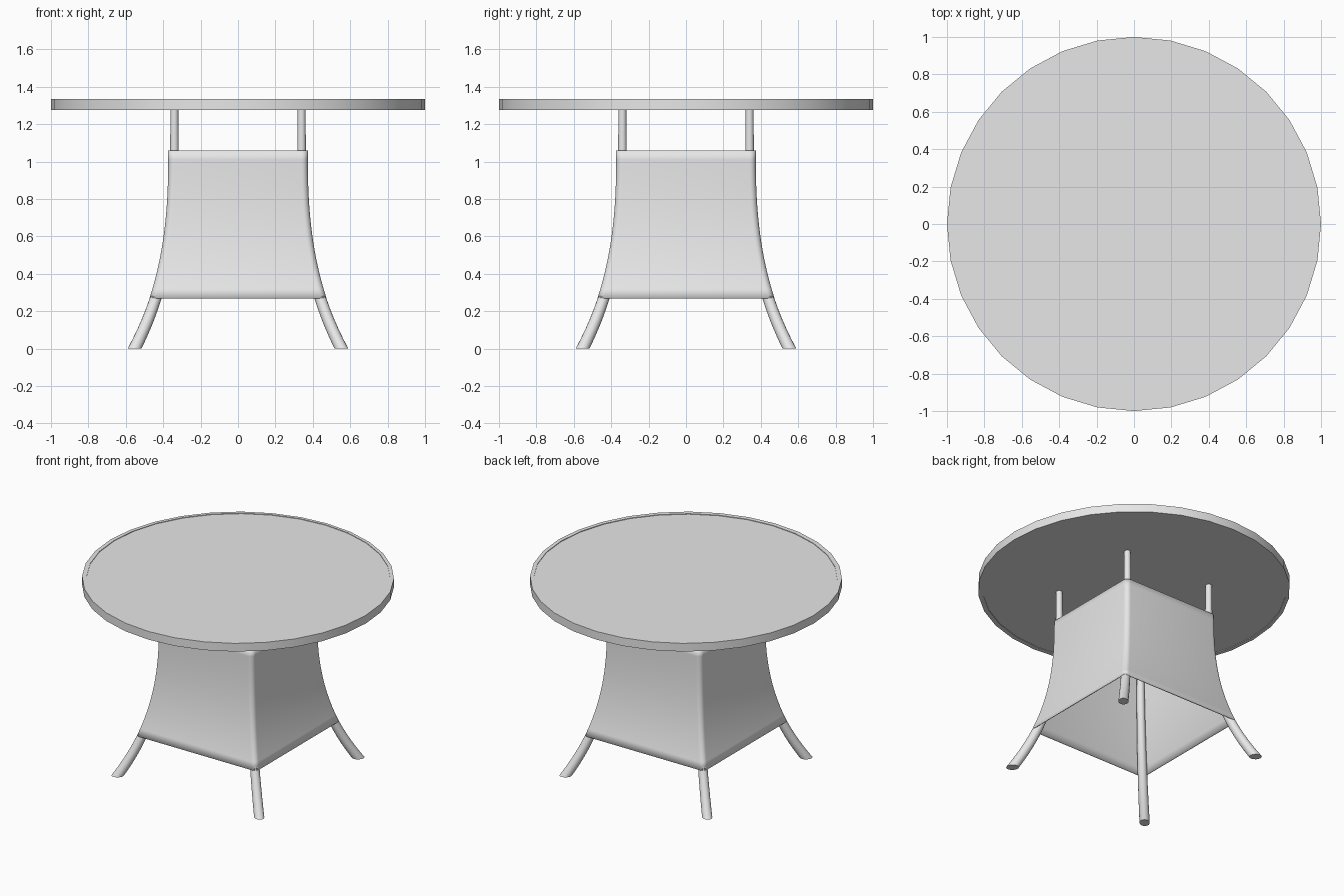
import bpy, bmesh, math
from math import sin, cos, pi

cube = bpy.data.objects.get("Cube")
if cube:
    bpy.data.objects.remove(cube, do_unlink=True)

grey = bpy.data.materials.new("plain_grey")
grey.use_nodes = True
colour = (0.8, 0.8, 0.8, 1)
grey.diffuse_color = colour
grey.node_tree.nodes["Principled BSDF"].inputs["Base Color"].default_value = colour

TABLE_BOTTOM, TABLE_TOP = 1.277, 1.335
SKIRT_BOTTOM, SKIRT_TOP = 0.27, 1.06
SIDES = 32


def loft(name, rings, caps=False, closed=False):
    """Skin a list of equal-sized point rings, optionally capped or looped."""
    bm = bmesh.new()
    loops = [[bm.verts.new(p) for p in ring] for ring in rings]
    pairs = list(zip(loops, loops[1:]))
    if closed:
        pairs.append((loops[-1], loops[0]))
    for a, b in pairs:
        for i in range(len(a)):
            j = (i + 1) % len(a)
            bm.faces.new((a[i], a[j], b[j], b[i]))
    if caps:
        bm.faces.new(loops[0])
        bm.faces.new(loops[-1])
    bmesh.ops.recalc_face_normals(bm, faces=bm.faces)
    mesh = bpy.data.meshes.new(name)
    bm.to_mesh(mesh)
    bm.free()
    mesh.materials.append(grey)
    obj = bpy.data.objects.new(name, mesh)
    bpy.context.collection.objects.link(obj)
    bpy.ops.object.select_all(action='DESELECT')
    obj.select_set(True)
    bpy.context.view_layer.objects.active = obj
    bpy.ops.object.shade_smooth_by_angle(angle=math.radians(35))
    return obj


def circle(radius, z, y=0):
    return [(radius * cos(2 * pi * i / SIDES), y + radius * sin(2 * pi * i / SIDES), z)
            for i in range(SIDES)]


def spread(z):
    """Distance of a leg's centre from each axis, flaring towards the floor."""
    return 0.34 + 0.213 * max(0, 1 - z / SKIRT_TOP) ** 2.57


# Table top: raised rim around a slightly sunken panel
loft("table_rim", [circle(1, TABLE_BOTTOM), circle(1, TABLE_TOP),
                   circle(0.973, TABLE_TOP, 0.005), circle(0.973, TABLE_BOTTOM, 0.005)],
     closed=True)
loft("table_panel", [circle(0.974, TABLE_BOTTOM + 0.004, 0.005),
                     circle(0.974, TABLE_TOP - 0.004, 0.005)], caps=True)


# Curved, tapering legs on the diagonals, cut flat at the floor
def leg_ring(z, sx, sy):
    radius = 0.033 - 0.012 * z / TABLE_BOTTOM
    slope = (spread(z + 0.01) - spread(z)) / 0.01 * math.sqrt(2)
    stretch = math.sqrt(1 + slope * slope)
    ring = []
    for i in range(16):
        a = 2 * pi * i / 16
        u, v = radius * stretch * cos(a), radius * sin(a)
        x = spread(z) + (u - v) / math.sqrt(2)
        y = spread(z) + (u + v) / math.sqrt(2)
        ring.append((sx * x, sy * y, z))
    return ring


for side, sx in (("left", 1), ("right", -1)):
    for end, sy in (("front", -1), ("back", 1)):
        heights = [(TABLE_BOTTOM + 0.006) * i / 24 for i in range(25)]
        loft(f"{end}_{side}_leg", [leg_ring(z, sx, sy) for z in heights], caps=True)


# Open flared skirt wrapped around the legs
def skirt_ring(z):
    ring = []
    for k in range(4):
        base = pi / 4 + k * pi / 2
        cx = math.copysign(spread(z), cos(base))
        cy = math.copysign(spread(z), sin(base))
        for i in range(7):
            a = k * pi / 2 + pi / 2 * i / 6
            ring.append((cx + 0.033 * cos(a), cy + 0.033 * sin(a), z))
    return ring


step = (SKIRT_TOP - SKIRT_BOTTOM) / 16
skirt = loft("skirt", [skirt_ring(SKIRT_BOTTOM + step * i) for i in range(17)])
shell = skirt.modifiers.new("shell", 'SOLIDIFY')
shell.thickness = 0.006
shell.offset = -1
